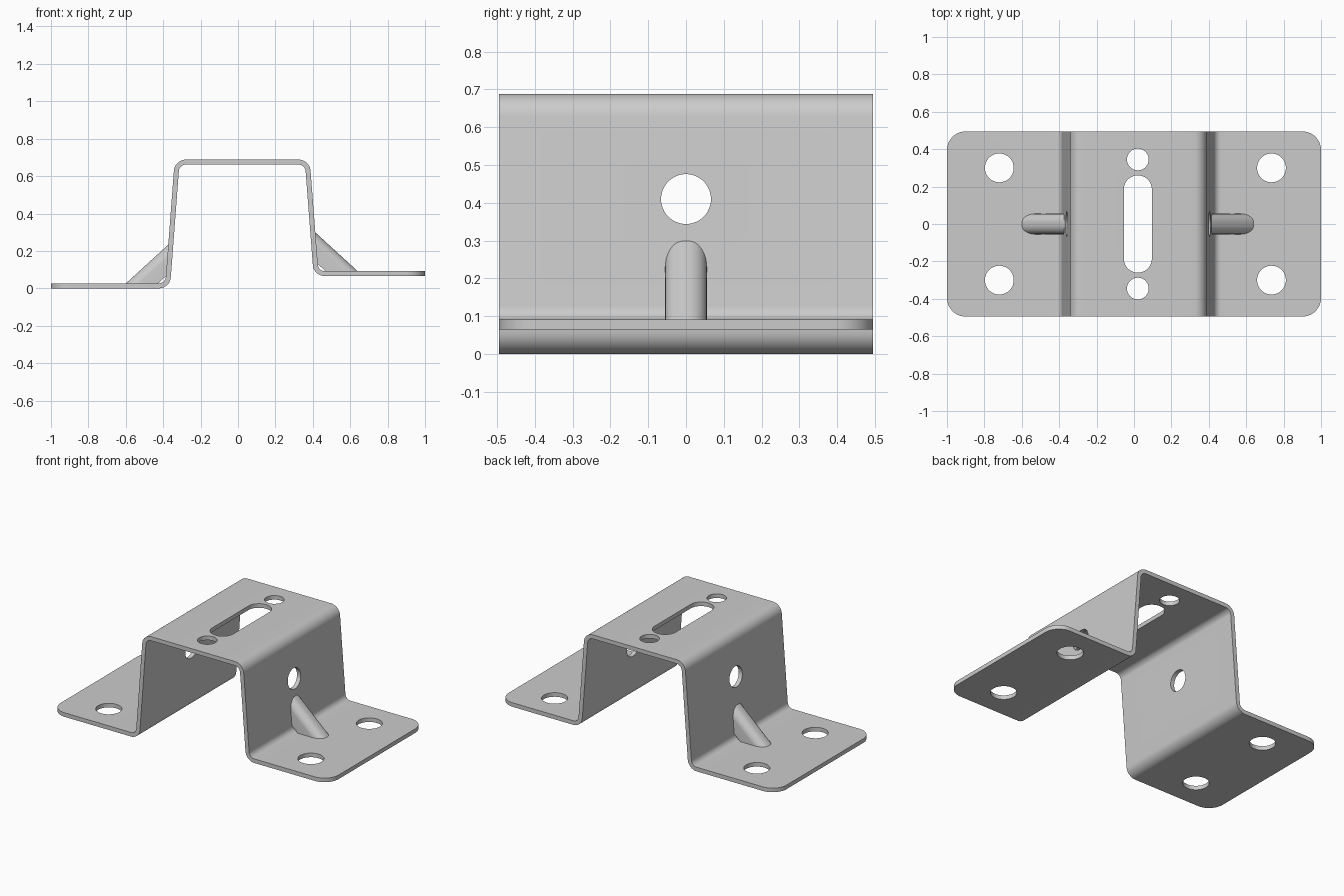
import bpy, bmesh
from math import sin, cos, tan, pi
from mathutils import Vector, Matrix

if "Cube" in bpy.data.objects:
    bpy.data.objects.remove(bpy.data.objects["Cube"])

HALF_T = 0.0133      # half sheet thickness
DEPTH = 0.495        # half depth in y
MID = 0.0205         # centre of the raised channel in x


def finish(bm, name):
    bmesh.ops.recalc_face_normals(bm, faces=bm.faces)
    mesh = bpy.data.meshes.new(name)
    bm.to_mesh(mesh)
    bm.free()
    ob = bpy.data.objects.new(name, mesh)
    bpy.context.collection.objects.link(ob)
    return ob


def smooth(ob):
    bpy.ops.object.select_all(action='DESELECT')
    bpy.context.view_layer.objects.active = ob
    ob.select_set(True)
    bpy.ops.object.shade_smooth_by_angle(angle=0.5)


def prism(bm, ring, offset):
    """Extrude a closed ring of points by an offset vector."""
    verts = [bm.verts.new(p) for p in ring]
    face = bm.faces.new(verts)
    out = bmesh.ops.extrude_face_region(bm, geom=[face], use_keep_orig=True)
    bmesh.ops.translate(bm, vec=offset, verts=[v for v in out['geom']
                                               if isinstance(v, bmesh.types.BMVert)])


def sheet_outline(path, r, n=10):
    """Fillet a centre line and thicken it into a closed outline."""
    perp = lambda d: Vector((-d.y, d.x))
    path = [Vector(p) for p in path]
    rows = [(path[0], perp((path[1] - path[0]).normalized()))]
    for a, b, c in zip(path, path[1:], path[2:]):
        d1, d2 = (b - a).normalized(), (c - b).normalized()
        turn = d1.angle(d2)
        sign = 1 if d1.x * d2.y - d1.y * d2.x > 0 else -1
        start = b - d1 * r * tan(turn / 2)
        centre = start + perp(d1) * r * sign
        for i in range(n + 1):
            nrm = perp(d1).copy()
            nrm.rotate(Matrix.Rotation(sign * turn * i / n, 2))
            rows.append((centre - nrm * r * sign, nrm))
    rows.append((path[-1], perp((path[-1] - path[-2]).normalized())))
    return [p + n_ * HALF_T for p, n_ in rows] + [p - n_ * HALF_T for p, n_ in reversed(rows)]


# Bent sheet bracket with rounded flange corners
line = [(-1, 0.0133), (-0.376, 0.0133), (-0.326, 0.675),
        (0.371, 0.675), (0.417, 0.0785), (1, 0.0785)]
bm = bmesh.new()
prism(bm, [(p.x, -DEPTH, p.y) for p in sheet_outline(line, 0.051)], (0, 2 * DEPTH, 0))
corners = [e for e in bm.edges if all(abs(v.co.x) > 0.999 for v in e.verts)
           and abs(e.verts[0].co.z - e.verts[1].co.z) > 0.01]
bmesh.ops.bevel(bm, geom=corners, offset=0.1, segments=12, profile=0.5, affect='EDGES')
bracket = finish(bm, "bracket")

# Hole cutters: capsule rings (half > 0 gives a slot along y)
bm = bmesh.new()


def hole(x, y, z, r, half=0.0, n=48):
    ring = []
    for i in range(n):
        a = 2 * pi * (i + 0.5) / n
        ring.append((x + r * cos(a), y + r * sin(a) + (half if sin(a) > 0 else -half), z - 0.06))
    prism(bm, ring, (0, 0, 0.12))


for s in (-1, 1):
    hole(-0.72, s * 0.3, 0.0133, 0.077)
    hole(0.735, s * 0.3, 0.0785, 0.077)
    hole(MID, s * 0.345, 0.675, 0.058)
hole(MID, 0, 0.675, 0.075, half=0.185)
prism(bm, [(-0.6, 0.066 * cos(2 * pi * i / 48), 0.41 + 0.066 * sin(2 * pi * i / 48))
           for i in range(48)], (1.2, 0, 0))
cutter = finish(bm, "hole_cutter")
cutter.hide_render = True

mod = bracket.modifiers.new("holes", 'BOOLEAN')
mod.operation = 'DIFFERENCE'
mod.solver = 'EXACT'
mod.object = cutter
bpy.context.view_layer.objects.active = bracket
bpy.ops.object.modifier_apply(modifier="holes")
bpy.data.objects.remove(cutter)
smooth(bracket)


# Gussets: rounded ridge sections mitred between wall and flange
def gusset(name, side, dz):
    a, b, c = Vector((0.41, 0.302)), Vector((0.642, 0.09)), Vector((0.425, 0.09))
    u = (b - a).normalized()
    height = abs(u.x * (c - a).y - u.y * (c - a).x)
    w, r, deep, n = 0.055, 0.048, 0.116, 10
    right = [(w - r + r * sin(pi / 2 * i / n), r - r * cos(pi / 2 * i / n)) for i in range(n + 1)]
    right.append((w, deep))
    section = right + [(-y, t) for y, t in reversed(right)]
    bm = bmesh.new()
    rings = []
    for top in (a, b):
        ring = []
        for y, t in section:
            p = top.lerp(c, t / height)
            ring.append(bm.verts.new((MID + side * (p.x - MID), y, p.y + dz)))
        rings.append(ring)
        bm.faces.new(ring)
    k = len(section)
    for i in range(k):
        j = (i + 1) % k
        bm.faces.new((rings[0][i], rings[0][j], rings[1][j], rings[1][i]))
    smooth(finish(bm, name))


gusset("right_gusset", 1, 0)
gusset("left_gusset", -1, -0.065)
